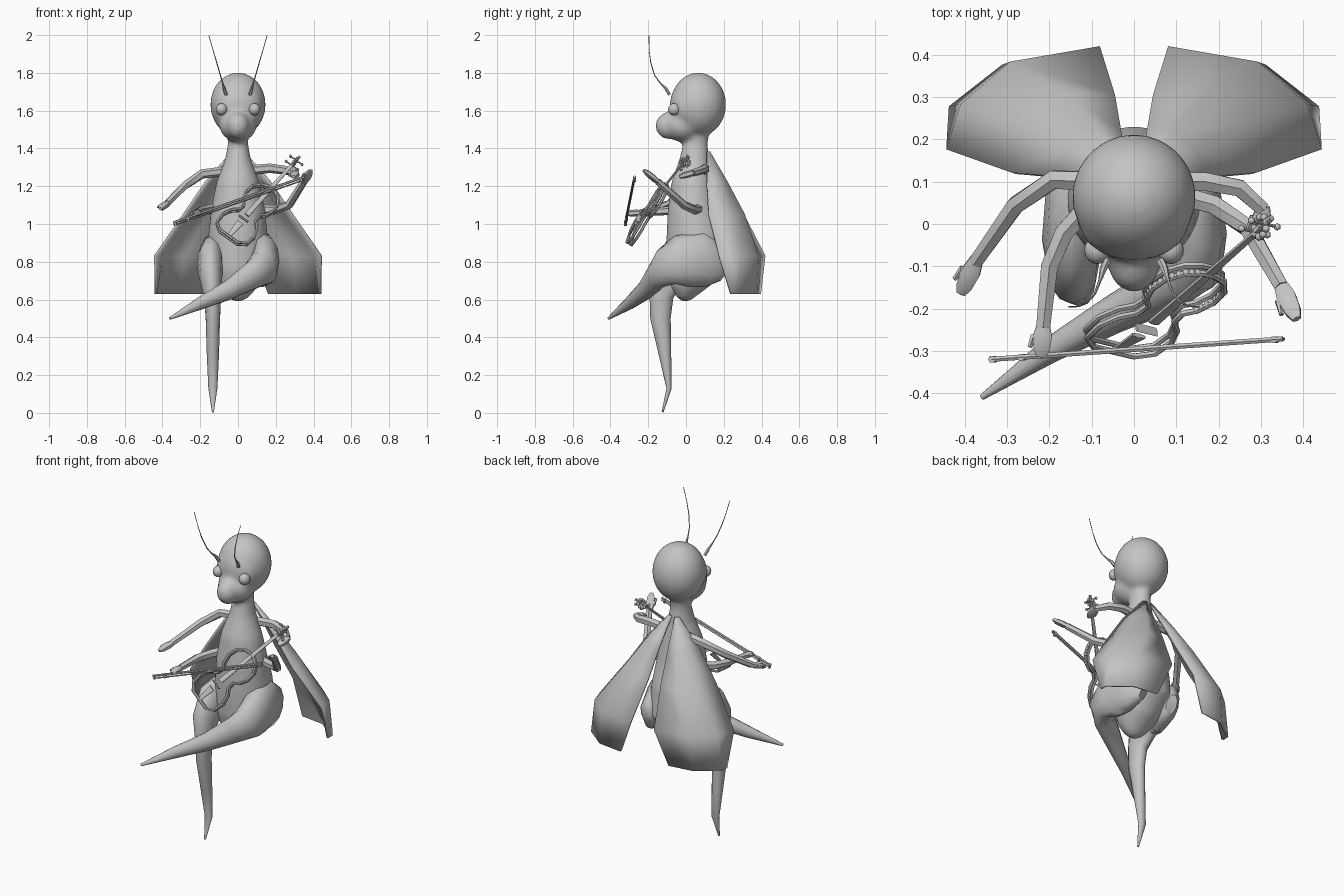
import bpy, bmesh, math
from mathutils import Vector, Matrix

if "Cube" in bpy.data.objects:
    bpy.data.objects.remove(bpy.data.objects["Cube"], do_unlink=True)

TAU = math.tau
X, Z = Vector((1, 0, 0)), Vector((0, 0, 1))

grey = bpy.data.materials.new("plain grey")
grey.use_nodes = True
GREY = (.55, .55, .55, 1)
grey.diffuse_color = GREY
for node in grey.node_tree.nodes:
    if node.type == "BSDF_PRINCIPLED":
        node.inputs["Base Color"].default_value = GREY


def finish(name, bm, angle=50):
    """Turn a bmesh into a smooth-shaded object."""
    bmesh.ops.recalc_face_normals(bm, faces=bm.faces)
    mesh = bpy.data.meshes.new(name)
    bm.to_mesh(mesh)
    bm.free()
    mesh.materials.append(grey)
    ob = bpy.data.objects.new(name, mesh)
    bpy.context.collection.objects.link(ob)
    bpy.ops.object.select_all(action="DESELECT")
    ob.select_set(True)
    bpy.context.view_layer.objects.active = ob
    bpy.ops.object.shade_smooth_by_angle(angle=math.radians(angle))
    return ob


def bridge(bm, a, b):
    n = len(a)
    for i in range(n):
        bm.faces.new((a[i], a[(i + 1) % n], b[(i + 1) % n], b[i]))


def add_tube(bm, points, radii, ref=Z, sides=8, closed=False):
    """Sweep an ellipse along points; radii are single values or (along ref, across)."""
    points = [Vector(p) for p in points]
    n = len(points)
    rings = []
    for i, p in enumerate(points):
        if closed:
            t = points[(i + 1) % n] - points[i - 1]
        else:
            t = points[min(i + 1, n - 1)] - points[max(i - 1, 0)]
        t.normalize()
        u = (ref - t * ref.dot(t)).normalized()
        v = t.cross(u)
        r = radii[i] if isinstance(radii, list) else radii
        ru, rv = r if isinstance(r, tuple) else (r, r)
        rings.append([bm.verts.new(p + u * ru * math.cos(TAU * k / sides)
                                   + v * rv * math.sin(TAU * k / sides))
                      for k in range(sides)])
    for a, b in zip(rings, rings[1:]):
        bridge(bm, a, b)
    if closed:
        bridge(bm, rings[-1], rings[0])
    else:
        bm.faces.new(rings[0])
        bm.faces.new(rings[-1])


def add_ball(bm, centre, size, u=24, v=16):
    m = Matrix.Translation(centre) @ Matrix.Diagonal((*size, 1))
    bmesh.ops.create_uvsphere(bm, u_segments=u, v_segments=v, radius=1, matrix=m)


def tube(name, points, radii, **kw):
    bm = bmesh.new()
    add_tube(bm, points, radii, **kw)
    return finish(name, bm)


# Skull, brow, snout, jaw and tapering body, fused into one skin
bm = bmesh.new()
add_ball(bm, (0, .065, 1.632), (.147, .148, .17))
add_ball(bm, (0, .005, 1.625), (.13, .092, .13))
add_ball(bm, (0, -.09, 1.52), (.062, .072, .072))
add_ball(bm, (0, -.015, 1.525), (.1, .11, .09))
profile = [  # height, half width, half depth, centre y
    (1.5, .056, .066, .055), (1.42, .054, .066, .05), (1.34, .07, .08, .045),
    (1.22, .115, .112, .035), (1.08, .143, .135, .037), (.94, .158, .16, .055),
    (.82, .16, .172, .065), (.72, .13, .125, .015), (.65, .09, .08, .0),
    (.61, .055, .045, -.005), (.588, .015, .015, -.005)]
add_tube(bm, [(0, y, z) for z, rx, ry, y in profile],
         [(rx, ry) for z, rx, ry, y in profile], ref=X, sides=24)
body = finish("body_and_head", bm)
fuse = body.modifiers.new("fuse", "REMESH")
fuse.mode, fuse.voxel_size, fuse.use_smooth_shade = "VOXEL", .013, True
soften = body.modifiers.new("soften", "SMOOTH")
soften.factor, soften.iterations = .5, 8

# Eyes, antennae and wings, one of each per side
wing_rows = [  # height, then points from inner to outer edge seen from above
    (1.38, (.012, .118), (.018, .122), (.024, .118), (.03, .11)),
    (1.22, (.03, .21), (.09, .215), (.14, .18), (.17, .11)),
    (1.05, (.045, .3), (.16, .305), (.25, .235), (.285, .12)),
    (.83, (.08, .414), (.29, .378), (.405, .28), (.438, .175)),
    (.63, (.16, .39), (.31, .37), (.432, .275), (.434, .235))]
for side, s in (("left", 1), ("right", -1)):
    bm = bmesh.new()
    add_ball(bm, (s * .087, -.062, 1.607), (.031, .033, .032), 16, 10)
    finish(side + "_eye", bm)

    path = [(-.088, 1.685), (-.105, 1.715), (-.135, 1.745), (-.165, 1.785),
            (-.186, 1.85), (-.195, 1.92), (-.196, 1.998)]
    tube(side + "_antenna",
         [(s * (.065 + (z - 1.69) * .29), y, z) for y, z in path],
         [.01, .009, .004, .003, .003, .002, .002], ref=X, sides=6)

    bm = bmesh.new()
    grid = [[bm.verts.new((s * x, y, z)) for x, y in row] for z, *row in wing_rows]
    for r, q in zip(grid, grid[1:]):
        for k in range(len(r) - 1):
            bm.faces.new((r[k], r[k + 1], q[k + 1], q[k]))
    wing = finish(side + "_wing", bm)
    shell = wing.modifiers.new("shell", "SOLIDIFY")
    shell.thickness, shell.offset = .014, 0

# Legs: the left one crosses over, the right one hangs down
tube("left_leg",
     [(.1, .2, .745), (.12, .16, .77), (.125, .07, .815), (.14, -.03, .803), (.14, -.1, .775),
      (.08, -.15, .73), (-.05, -.215, .65), (-.2, -.3, .58), (-.36, -.41, .5)],
     [(.055, .03), (.115, .06), (.152, .08), (.138, .08), (.105, .073),
      (.075, .06), (.052, .045), (.034, .03), (.007, .007)], sides=12)
tube("right_leg",
     [(-.1, .2, .745), (-.12, .15, .77), (-.135, .06, .805), (-.148, -.04, .785),
      (-.145, -.1, .72), (-.135, -.13, .62), (-.133, -.135, .5), (-.133, -.11, .3),
      (-.133, -.09, .13), (-.133, -.124, .004)],
     [(.03, .055), (.06, .11), (.075, .145), (.07, .138), (.062, .1),
      (.046, .064), (.038, .054), (.032, .032), (.024, .014), (.005, .005)], ref=X, sides=12)

# Four arms, each ending in a mitten hand with a thumb
arms = {
    "upper_right_arm": [(-.06, .1, 1.28), (-.19, .105, 1.265), (-.28, .045, 1.205),
                        (-.375, -.09, 1.11), (-.41, -.165, 1.08)],
    "lower_right_arm": [(-.1, .05, 1.09), (-.165, -.02, 1.075), (-.2, -.1, 1.07),
                        (-.215, -.245, 1.06), (-.22, -.315, 1.055)],
    "upper_left_arm": [(.06, .1, 1.285), (.17, .1, 1.295), (.25, .085, 1.285),
                       (.305, .035, 1.27), (.295, -.035, 1.25)],
    "lower_left_arm": [(.1, .07, 1.08), (.19, .045, 1.075), (.27, -.01, 1.1),
                       (.35, -.15, 1.225), (.385, -.225, 1.285)]}
for name, points in arms.items():
    bm = bmesh.new()
    add_tube(bm, points[:4], [.026, .025, .023, .019], sides=6)
    wrist, tip = Vector(points[3]), Vector(points[4])
    add_tube(bm, [wrist.lerp(tip, f) for f in (-.1, .3, .75, 1)],
             [(.014, .018), (.018, .026), (.016, .022), (.008, .012)], sides=6)
    across = (tip - wrist).cross(Z).normalized()
    base = wrist.lerp(tip, .35)
    add_tube(bm, [base, base + across * .022, base + across * .028 + (tip - wrist) * .35],
             [.01, .01, .006], sides=6)
    finish(name, bm)

# Bow: a stick with a hair ribbon below it
start, end = Vector((-.335, -.32, 1.01)), Vector((.352, -.272, 1.25))
drop = Vector((.004, 0, -.014))
bm = bmesh.new()
add_tube(bm, [start, end], .007, sides=6)
add_tube(bm, [start + drop, end + drop], .004, sides=4)
for f in (.0, .1, .97):
    p = start.lerp(end, f)
    add_tube(bm, [p + drop * 1.3, p - drop * .4], .009, ref=X, sides=6)
finish("bow", bm)

# Fiddle: two open wire rims side by side, with a long neck
tail, head = Vector((-.05, -.29, .93)), Vector((.32, .01, 1.35))
along = (head - tail).normalized()
wide = Vector((.85, -.2, -.6))
wide = (wide - along * wide.dot(along)).normalized()
out = along.cross(wide) * -1
if out.y > 0:
    out.negate()


def on_fiddle(t, w, h=0):
    return tail + along * t + wide * w + out * h


half = [(.0, .06), (.03, .1), (.09, .105), (.14, .085), (.17, .055), (.21, .05),
        (.235, .075), (.28, .09), (.33, .085), (.37, .055), (.385, .015)]
rim = half + [(t, -w) for t, w in reversed(half)]
bm = bmesh.new()
for h in (-.008, .014):
    add_tube(bm, [on_fiddle(t, w, h) for t, w in rim], .008, ref=out, sides=6, closed=True)
for s in (1, -1):  # beads on the upper curve
    for (t, w), (t2, w2) in zip(half[6:], half[7:]):
        for f in (0, .33, .66):
            add_ball(bm, on_fiddle(t + (t2 - t) * f, s * (w + (w2 - w) * f), .012),
                     (.01, .01, .01), 6, 4)
finish("fiddle_rim", bm)

tube("fingerboard", [on_fiddle(.16, 0, .022), on_fiddle(.6, 0, .005)],
     [(.007, .016), (.006, .009)], ref=out, sides=6)
tube("tailpiece", [on_fiddle(-.005, 0, .012), on_fiddle(.1, 0, .025)],
     [(.005, .01), (.006, .022)], ref=out, sides=6)
tube("bridge", [on_fiddle(.13, -.03, .025), on_fiddle(.13, .03, .025)], (.012, .004),
     ref=out, sides=6)

# Beaded scroll and tuning pegs
bm = bmesh.new()
for k in range(9):
    a = TAU * k / 9
    add_ball(bm, on_fiddle(.6 + .024 * math.cos(a), .0, .024 * math.sin(a)),
             (.01, .01, .01), 6, 4)
add_tube(bm, [on_fiddle(.58, 0), on_fiddle(.645, 0)], .008, ref=out, sides=6)
for t in (.575, .615):
    add_tube(bm, [on_fiddle(t, -.038), on_fiddle(t, .038)], .004, ref=out, sides=6)
    for s in (1, -1):
        add_ball(bm, on_fiddle(t, s * .038), (.009, .009, .009), 6, 4)
finish("scroll_and_pegs", bm)
